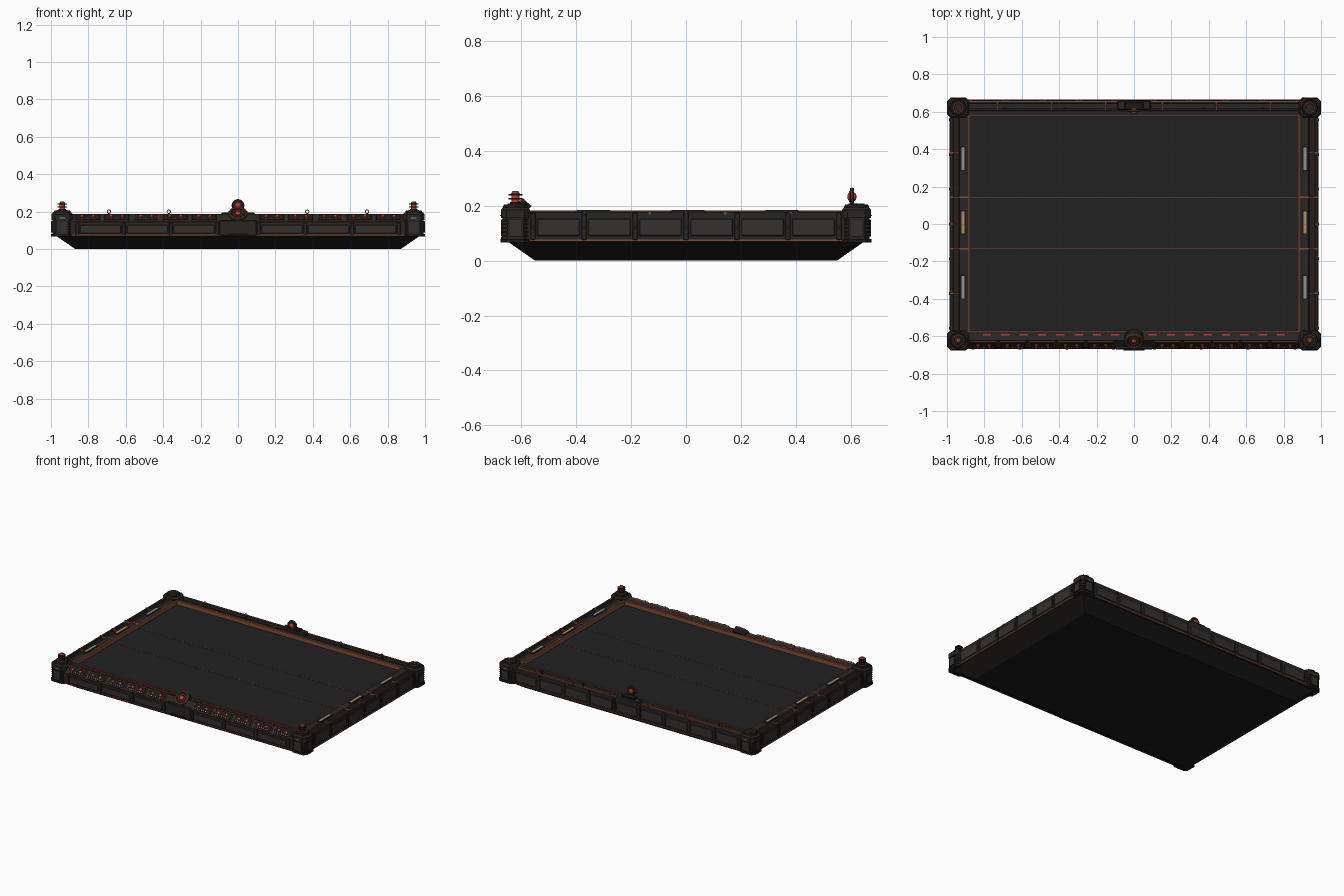
import bpy, bmesh
from math import pi, cos, sin, radians
from mathutils import Matrix, Vector

if "Cube" in bpy.data.objects:
    bpy.data.objects.remove(bpy.data.objects["Cube"])

def material(name, rgb):
    m = bpy.data.materials.new(name)
    m.diffuse_color = (*rgb, 1)
    m.use_nodes = True
    m.node_tree.nodes["Principled BSDF"].inputs["Base Color"].default_value = m.diffuse_color
    return m

DARK = material("dark_iron", (0.012, 0.011, 0.010))
BODY = material("body_iron", (0.022, 0.019, 0.017))
PANEL = material("panel_iron", (0.034, 0.029, 0.026))
DECKM = material("deck_slate", (0.016, 0.015, 0.015))
COPPER = material("copper", (0.22, 0.075, 0.036))
RED = material("red_glow", (0.55, 0.04, 0.035))
STEEL = material("pale_steel", (0.25, 0.29, 0.29))
TAN = material("tan_brass", (0.45, 0.26, 0.13))
I = Matrix.Identity(4)

def finish(name, bm, mat, M=I):
    bmesh.ops.transform(bm, matrix=M, verts=bm.verts)
    bmesh.ops.recalc_face_normals(bm, faces=bm.faces)
    for f in bm.faces:
        f.smooth = True
    for e in bm.edges:
        e.smooth = e.calc_face_angle(0) < 0.6
    me = bpy.data.meshes.new(name)
    bm.to_mesh(me)
    bm.free()
    me.materials.append(mat)
    ob = bpy.data.objects.new(name, me)
    bpy.context.collection.objects.link(ob)
    return ob

def box(name, c, s, mat, M=I, bevel=0):
    bm = bmesh.new()
    bmesh.ops.create_cube(bm, size=1, matrix=Matrix.Translation(c) @ Matrix.Diagonal((*s, 1)))
    if bevel:
        bmesh.ops.bevel(bm, geom=bm.edges[:], offset=bevel, segments=1, affect='EDGES')
    return finish(name, bm, mat, M)

def cyl(name, c, r, h, mat, M=I, r2=None, n=24):
    bm = bmesh.new()
    bmesh.ops.create_cone(bm, cap_ends=True, segments=n, radius1=r, radius2=r if r2 is None else r2,
                          depth=h, matrix=Matrix.Translation(c))
    return finish(name, bm, mat, M)

def ball(name, c, r, mat, M=I, flat=0.6):
    bm = bmesh.new()
    bmesh.ops.create_uvsphere(bm, u_segments=16, v_segments=8, radius=r,
                              matrix=Matrix.Translation(c) @ Matrix.Diagonal((1, 1, flat, 1)))
    return finish(name, bm, mat, M)

def loft(name, rings, mat, M=I):
    bm = bmesh.new()
    vs = [[bm.verts.new(p) for p in r] for r in rings]
    n = len(vs[0])
    for a, b in zip(vs, vs[1:]):
        for i in range(n):
            bm.faces.new((a[i], a[(i + 1) % n], b[(i + 1) % n], b[i]))
    bm.faces.new(vs[0])
    bm.faces.new(vs[-1])
    return finish(name, bm, mat, M)

def rail(name, prof, axis, half, sign, mat):
    ring = lambda t: [(t, sign * a, z) if axis == 'x' else (sign * a, t, z) for a, z in prof]
    return loft(name, [ring(-half), ring(half)], mat)

def octo(hx, hy, c, z):
    return [(hx, c - hy, z), (hx, hy - c, z), (hx - c, hy, z), (c - hx, hy, z),
            (-hx, hy - c, z), (-hx, c - hy, z), (c - hx, -hy, z), (hx - c, -hy, z)]

def torus(name, R, r, mat, M, n=28, k=8):
    bm = bmesh.new()
    vs = [[bm.verts.new(((R + r * cos(2*pi*j/k)) * cos(2*pi*i/n), (R + r * cos(2*pi*j/k)) * sin(2*pi*i/n),
                         r * sin(2*pi*j/k))) for j in range(k)] for i in range(n)]
    for i in range(n):
        for j in range(k):
            bm.faces.new((vs[i][j], vs[(i+1) % n][j], vs[(i+1) % n][(j+1) % k], vs[i][(j+1) % k]))
    return finish(name, bm, mat, M)

# tapered hull and recessed deck
rect = lambda x, y, z: [(x, y, z), (-x, y, z), (-x, -y, z), (x, -y, z)]
loft("hull", [rect(.87, .55, 0), rect(.972, .65, .07), rect(.972, .65, .14)], DARK)
box("deck", (0, .0025, .145), (1.77, 1.155, .02), DECKM)
for y in (.14, -.13):
    box("deck_line", (0, y, .1555), (1.75, .004, .003), COPPER)

# copper trim lining the recess
for s in (-1, 1):
    box("trim_side", (s * .881, .0025, .166), (.007, 1.155, .034), COPPER)
    box("trim_end", (0, .0025 + s * .575, .166), (1.765, .007, .034), COPPER)

# perimeter rails
for s in (-1, 1):
    rail("side_rail", [(.882, .13), (.882, .18), (.932, .18), (.938, .163), (.966, .163), (.969, .178),
                       (.982, .178), (.982, .07), (.95, .07), (.95, .13)], 'y', .6, s, BODY)
rail("back_rail", [(.578, .13), (.578, .18), (.605, .18), (.61, .163), (.643, .163), (.646, .178),
                   (.66, .178), (.66, .07), (.63, .07), (.63, .13)], 'x', .92, 1, BODY)
rail("front_rail", [(.573, .13), (.573, .181), (.61, .183), (.623, .187), (.664, .145), (.664, .07),
                    (.63, .07), (.63, .13)], 'x', .92, -1, BODY)

# side details: panels, pilasters, light strips, pipes, ticks
for s in (-1, 1):
    for i in range(6):
        box("side_panel", (s * .982, -.465 + .186 * i, .122), (.008, .155, .064), PANEL, bevel=.003)
    for i in range(7):
        y = -.558 + .186 * i
        box("side_pilaster", (s * .982, y, .125), (.012, .018, .1), BODY, bevel=.002)
        box("side_bolt_plate", (s * .987, y, .122), (.006, .012, .016), DARK)
    box("side_copper_base", (s * .981, 0, .074), (.012, 1.14, .006), COPPER)
    box("side_channel_pipe", (s * .952, 0, .168), (.007, 1.14, .007), COPPER)
    for y, m in ((.35, STEEL), (.008, TAN), (-.337, STEEL)):
        box("light_frame", (s * .914, y, .181), (.03, .135, .004), DARK)
        box("light_strip", (s * .914, y, .183), (.018, .12, .005), m)
    for y in (.38, 0, -.37):
        box("short_clamp", (s * .96, y, .174), (.05, .008, .012), COPPER)
    for y in (.143, -.132):
        box("long_clamp", (s * .932, y, .175), (.104, .009, .014), COPPER)

# back details: pipes, clamps, eye rings, panels, centre block
for y, z in ((.618, .168), (.655, .179)):
    box("back_pipe", (0, y, z), (1.78, .006, .007), COPPER)
for s in (-1, 1):
    for x in (.15, .44, .73):
        box("back_clamp", (s * x, .628, .175), (.008, .045, .014), COPPER)
    for x in (.37, .69):
        torus("eye_ring", .009, .0022, COPPER, Matrix.Translation((s * x, .62, .2)) @ Matrix.Rotation(pi/2, 4, 'X'), 16, 6)
        box("eye_post", (s * x, .62, .18), (.008, .008, .024), BODY)
for i in range(9):
    box("back_panel", (-.784 + .196 * i, .66, .122), (.165, .008, .064), PANEL, bevel=.003)
for i in range(10):
    box("back_pilaster", (-.882 + .196 * i, .66, .125), (.018, .012, .1), BODY, bevel=.002)
for y in (-.664, .66):
    box("end_copper_base", (0, y, .074), (1.78, .01, .006), COPPER)
box("back_block", (0, .635, .178), (.18, .05, .036), BODY, bevel=.006)
box("back_block_top", (0, .63, .2), (.1, .04, .014), DARK, bevel=.004)

# upright back disc with red gem
M = Matrix.Translation((0, .605, .233)) @ Matrix.Rotation(pi/2, 4, 'X')
cyl("back_disc", (0, 0, 0), .033, .014, DARK, M)
torus("back_disc_ring", .029, .005, COPPER, M)
for z in (.007, -.007):
    ball("back_disc_gem", (0, 0, z), .016, RED, M)
torus("back_disc_inner_ring", .018, .003, COPPER, M @ Matrix.Translation((0, 0, .007)))

# front lower panels and centre block
for s in (-1, 1):
    for i in range(3):
        box("front_panel", (s * (.235 + .25 * i), -.664, .106), (.22, .008, .044), PANEL, bevel=.003)
    for i in range(4):
        box("front_pilaster", (s * (.11 + .25 * i), -.664, .107), (.018, .012, .068), BODY, bevel=.002)
box("front_block", (0, -.655, .113), (.2, .032, .085), BODY, bevel=.005)
box("front_block_plate", (0, -.672, .08), (.11, .006, .012), DARK)

# sloped control modules along the front
tilt = radians(46)
for s in (-1, 1):
    for i in range(5):
        M = Matrix.Translation((s * (.18 + .156 * i), -.644, .167)) @ Matrix.Rotation(tilt, 4, 'X')
        box("module_frame", (0, 0, .002), (.138, .05, .006), COPPER, M)
        box("module_face", (0, 0, .005), (.13, .043, .008), DARK, M, .002)
        for x in (-.03, .03):
            cyl("module_bezel", (x, .003, .01), .011, .005, COPPER, M, .009, 16)
            ball("module_gem", (x, .003, .012), .0075, RED, M)
        for k in range(7):
            box("module_key", (-.048 + .016 * k, -.015, .01), (.009, .006, .004), TAN if k % 2 else COPPER, M)
    for i in range(8):
        box("red_dash", (s * (.1 + .098 * i), -.593, .184), (.045, .008, .005), RED)

# tilted front medallion
M = Matrix.Translation((0, -.622, .186)) @ Matrix.Rotation(radians(42), 4, 'X')
cyl("medallion_base", (0, 0, -.012), .053, .036, DARK, M, .048, 32)
torus("medallion_rim", .044, .006, COPPER, M @ Matrix.Translation((0, 0, .007)))
torus("medallion_inner_rim", .024, .004, COPPER, M @ Matrix.Translation((0, 0, .007)))
for i in range(12):
    a = i * pi / 6
    cyl("medallion_stud", (.034 * cos(a), .034 * sin(a), .007), .004, .006, BODY, M, n=8)
ball("medallion_gem", (0, 0, .008), .015, RED, M)

# corner towers, with beacons on the front pair
for sx in (-1, 1):
    for sy in (-1, 1):
        M = Matrix.Translation((sx * .94, sy * .622, 0))
        loft("corner_foot", [octo(.06, .054, .02, .066), octo(.06, .054, .02, .08)], DARK, M)
        loft("corner_post", [octo(.052, .047, .018, .08), octo(.052, .047, .018, .16)], BODY, M)
        for k in range(5):
            z = .088 + .014 * k
            loft("corner_fin", [octo(.057, .051, .02, z), octo(.057, .051, .02, z + .006)], DARK, M)
        loft("corner_collar", [octo(.058, .053, .02, .155), octo(.058, .053, .02, .185),
                               octo(.05, .046, .018, .195)], BODY, M)
        box("corner_plate_x", (sx * .055, 0, .118), (.008, .045, .06), PANEL, M)
        box("corner_plate_y", (0, sy * .049, .118), (.05, .008, .06), PANEL, M)
        box("corner_mark", (0, sy * .054, .165), (.03, .003, .005), STEEL, M)
        cyl("corner_cap", (0, 0, .199), .047, .012, DARK, M, .042, 8)
        torus("corner_ring", .026, .004, COPPER, M @ Matrix.Translation((0, 0, .205)))
        cyl("corner_boss", (0, 0, .205), .018, .008, BODY, M)
        if sy < 0:
            cyl("beacon_core", (0, 0, .228), .014, .04, RED, M)
            for z, r in ((.212, .02), (.226, .025), (.24, .025)):
                cyl("beacon_disc", (0, 0, z), r, .005, DARK, M)
            cyl("beacon_cap", (0, 0, .25), .016, .008, COPPER, M, .01)
